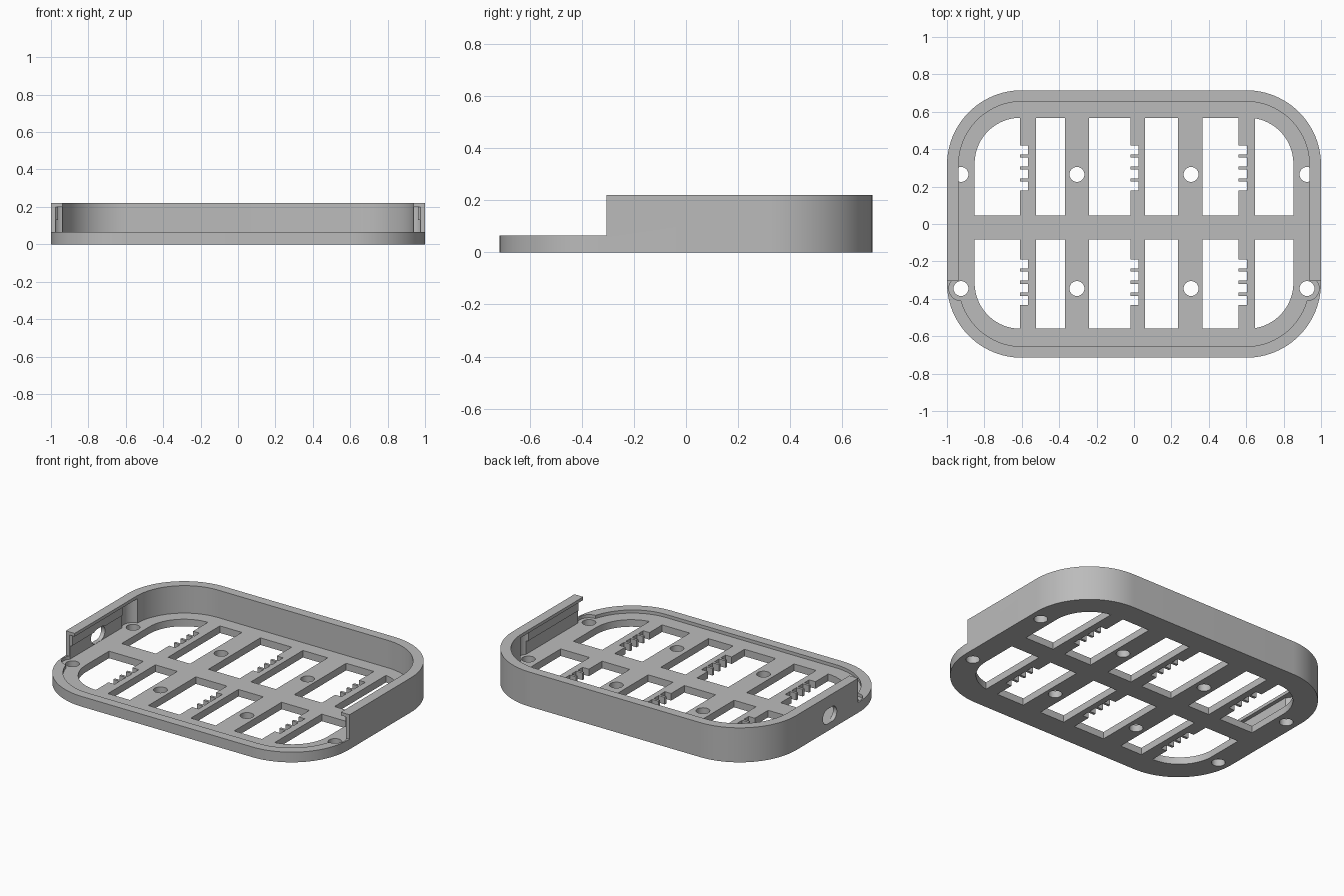
import bpy, bmesh
from math import sin, cos, acos, pi

if "Cube" in bpy.data.objects:
    bpy.data.objects.remove(bpy.data.objects["Cube"])

FLOOR, RIM, TOP, LIP = 0.045, 0.065, 0.22, 0.2

grey = bpy.data.materials.new("light_grey")
grey.use_nodes = True
grey.diffuse_color = (0.5, 0.5, 0.5, 1)
grey.node_tree.nodes["Principled BSDF"].inputs["Base Color"].default_value = (0.5, 0.5, 0.5, 1)


def arc(cx, cy, r, a0, a1, n=24):
    return [(cx + r * cos(a0 + (a1 - a0) * i / n), cy + r * sin(a0 + (a1 - a0) * i / n))
            for i in range(n + 1)]


def rounded(hx, hy, r):
    pts = []
    for k, (sx, sy) in enumerate([(1, 1), (-1, 1), (-1, -1), (1, -1)]):
        pts += arc(sx * (hx - r), sy * (hy - r), r, k * pi / 2, (k + 1) * pi / 2)
    return pts


def rect(x0, x1, y0, y1):
    return [(x0, y0), (x1, y0), (x1, y1), (x0, y1)]


def circle(x, y, r):
    return arc(x, y, r, 0, 2 * pi, 32)[:-1]


def solid(name, prisms):
    """Object made of upright prisms, each (outline, bottom, top)."""
    bm = bmesh.new()
    for pts, z0, z1 in prisms:
        face = bm.faces.new([bm.verts.new((x, y, z0)) for x, y in pts])
        ext = bmesh.ops.extrude_face_region(bm, geom=[face])["geom"]
        for v in ext:
            if isinstance(v, bmesh.types.BMVert):
                v.co.z = z1
    bmesh.ops.recalc_face_normals(bm, faces=bm.faces)
    mesh = bpy.data.meshes.new(name)
    bm.to_mesh(mesh)
    bm.free()
    mesh.materials.append(grey)
    ob = bpy.data.objects.new(name, mesh)
    bpy.context.collection.objects.link(ob)
    return ob


def cut(target, cutter):
    cutter.hide_render = True
    mod = target.modifiers.new("cut", "BOOLEAN")
    mod.operation, mod.solver, mod.object = "DIFFERENCE", "EXACT", cutter
    bpy.context.view_layer.objects.active = target
    bpy.ops.object.modifier_apply(modifier=mod.name)
    bpy.data.objects.remove(cutter)


# Tray shell: full block, hollowed, with the front wall lowered to a rim
tray = solid("tray", [(rounded(1, 0.715, 0.4), 0, TOP)])
cut(tray, solid("hollow", [(rounded(0.938, 0.655, 0.34), FLOOR, 0.4)]))
cut(tray, solid("front_opening", [(rect(-1.2, 1.2, -0.9, -0.305), RIM, 0.4)]))

# Stepped grooves under the lip of both side walls
for s in (-1, 1):
    for depth, z0, z1 in ((0.973, FLOOR, 0.13), (0.963, 0.125, LIP)):
        xs = sorted((s * 0.9, s * depth))
        cut(tray, solid("groove", [(rect(*xs, -0.31, 0.265), z0, z1)]))

# Round pockets and screw holes
hole_rows = (0.265, -0.345)
cut(tray, solid("pockets", [(circle(x, y, 0.065), FLOOR, LIP)
                            for x in (-0.925, 0.925) for y in hole_rows]))
cut(tray, solid("screw_holes", [(circle(x, y, 0.04), -0.1, FLOOR + 0.05)
                                for x in (-0.925, -0.305, 0.305, 0.925) for y in hole_rows]))

# Floor windows, the outer ones rounded at the tray corners
windows = []
columns = [(-0.525, -0.37), (-0.24, -0.02), (0.06, 0.235), (0.365, 0.56)]
for s, y_in, y_out in ((1, 0.045, 0.568), (-1, -0.082, -0.56)):
    for x0, x1 in columns:
        windows.append((rect(x0, x1, y_in, y_out), -0.1, 0.1))
    for side, inner in ((-1, 0.61), (1, 0.648)):
        r, cx = 0.245, 0.607
        corner = arc(cx, abs(y_out) - r, r, 0, acos((inner - cx) / r))
        pts = [(side * x, s * y) for x, y in corner]
        pts += [(side * inner, y_in), (side * (cx + r), y_in)]
        windows.append((pts, -0.1, 0.1))
cut(tray, solid("windows", windows))

# Comb slots along three crossbars
slots = []
for x in (-0.61, -0.02, 0.56):
    for y in (0.178, -0.432):
        for i in range(4):
            y0 = y + i * 0.0645
            slots.append((rect(x - 0.02, x + 0.044, y0, y0 + 0.048), -0.1, 0.1))
cut(tray, solid("comb_slots", slots))

# Oblong cable port through the right wall
port = solid("cable_port", [(rounded(0.047, 0.07, 0.046), -1.1, -0.9)])
for v in port.data.vertices:
    x, y, z = v.co
    v.co = (z, y - 0.02, x + 0.093)
port.data.flip_normals()
bm = bmesh.new()
bm.from_mesh(port.data)
bmesh.ops.recalc_face_normals(bm, faces=bm.faces)
bm.to_mesh(port.data)
bm.free()
cut(tray, port)

# Smooth the curved walls, keep the edges crisp
bpy.ops.object.select_all(action="DESELECT")
tray.select_set(True)
bpy.context.view_layer.objects.active = tray
bpy.ops.object.shade_smooth_by_angle(angle=pi / 6)
